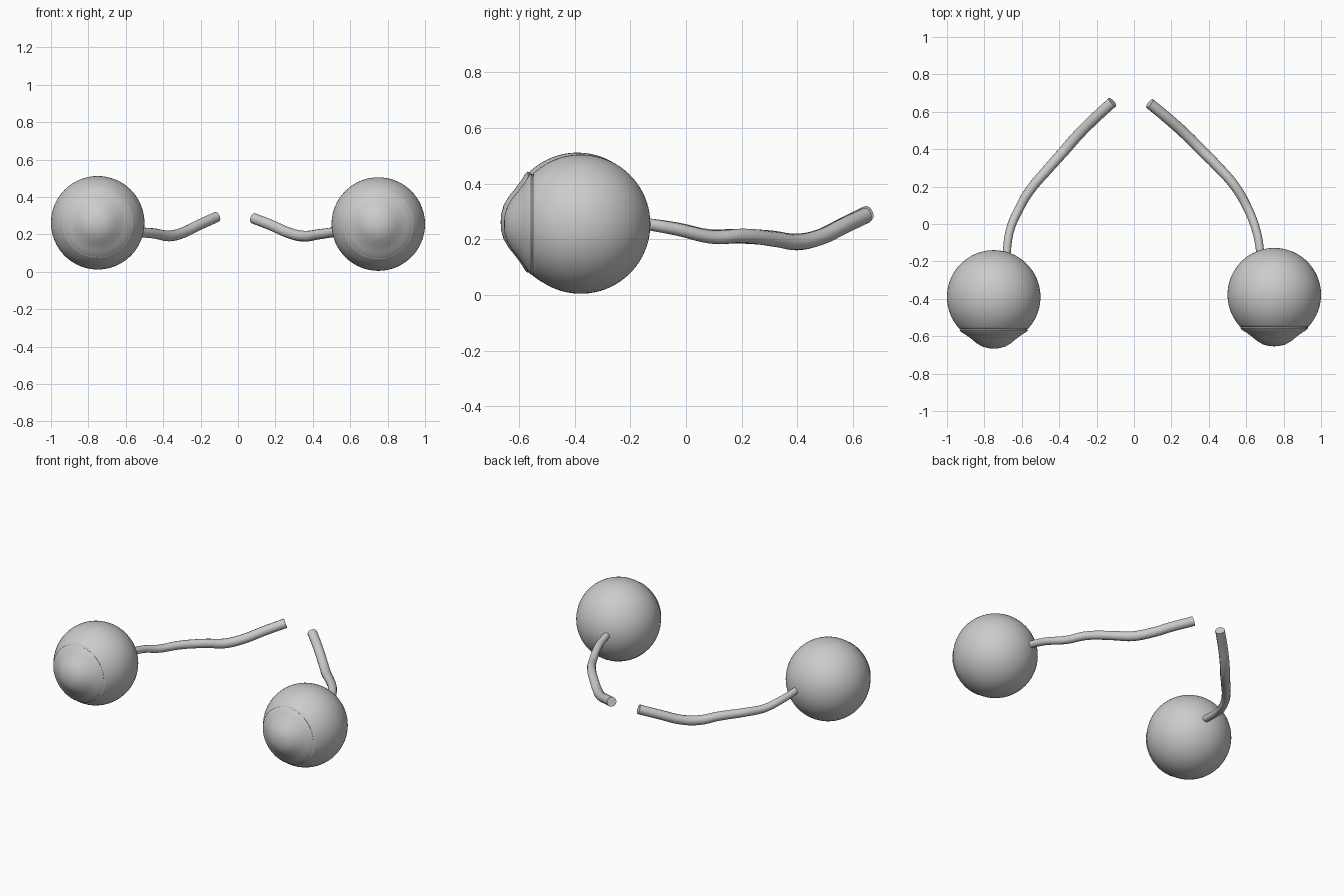
import bpy, bmesh, math
from mathutils import Vector

if "Cube" in bpy.data.objects:
    bpy.data.objects.remove(bpy.data.objects["Cube"])

grey = bpy.data.materials.new("pale_grey")
grey.diffuse_color = (0.6, 0.6, 0.6, 1)
grey.use_nodes = True
grey.node_tree.nodes["Principled BSDF"].inputs["Base Color"].default_value = grey.diffuse_color


def smooth(ob):
    bpy.ops.object.select_all(action='DESELECT')
    ob.select_set(True)
    bpy.context.view_layer.objects.active = ob
    bpy.ops.object.shade_smooth_by_angle(angle=math.radians(40))


def eyeball(name, centre, radius=0.25, sides=64):
    # profile (radius, offset along y): round back, limbus seam, bulging cornea
    prof = [(radius * math.sin(a), radius * math.cos(a))
            for a in (math.radians(130 * i / 28) for i in range(29))]
    prof += [(0.184, -0.170), (0.178, -0.172), (0.182, -0.178),
             (0.173, -0.188), (0.150, -0.202), (0.120, -0.224),
             (0.092, -0.247), (0.062, -0.265), (0.030, -0.274), (0, -0.276)]
    bm = bmesh.new()
    vs = [bm.verts.new((r, y, 0)) for r, y in prof]
    es = [bm.edges.new(p) for p in zip(vs, vs[1:])]
    bmesh.ops.spin(bm, geom=vs + es, cent=(0, 0, 0), axis=(0, 1, 0),
                   angle=math.tau, steps=sides, use_duplicate=False)
    bmesh.ops.remove_doubles(bm, verts=bm.verts, dist=1e-4)
    bmesh.ops.recalc_face_normals(bm, faces=bm.faces)
    me = bpy.data.meshes.new(name)
    bm.to_mesh(me)
    bm.free()
    me.materials.append(grey)
    ob = bpy.data.objects.new(name, me)
    ob.location = centre
    bpy.context.collection.objects.link(ob)
    smooth(ob)


def nerve(name, points):
    # tapering tube along a smooth path, closed at its ends
    cu = bpy.data.curves.new(name, 'CURVE')
    cu.dimensions = '3D'
    cu.bevel_depth = 1.0
    cu.bevel_resolution = 4
    cu.resolution_u = 6
    cu.use_fill_caps = True
    sp = cu.splines.new('BEZIER')
    sp.bezier_points.add(len(points) - 1)
    for i, (bp, co) in enumerate(zip(sp.bezier_points, points)):
        bp.co = Vector(co)
        bp.handle_left_type = bp.handle_right_type = 'AUTO'
        bp.radius = 0.021 + 0.008 * min(1, i / 5)
    cu.materials.append(grey)
    ob = bpy.data.objects.new(name, cu)
    bpy.context.collection.objects.link(ob)
    bpy.ops.object.select_all(action='DESELECT')
    ob.select_set(True)
    bpy.context.view_layer.objects.active = ob
    bpy.ops.object.convert(target='MESH')
    smooth(bpy.context.object)


# the two eyes are almost, but not exactly, mirrored
eyeball("left_eyeball", (-0.75, -0.39, 0.262))
eyeball("right_eyeball", (0.75, -0.378, 0.255))

nerve("left_optic_nerve", [
    (-0.685, -0.19, 0.262), (-0.662, -0.03, 0.238), (-0.615, 0.08, 0.213),
    (-0.56, 0.175, 0.212), (-0.45, 0.305, 0.205), (-0.37, 0.395, 0.192),
    (-0.30, 0.475, 0.207), (-0.21, 0.565, 0.250), (-0.115, 0.652, 0.293)])
nerve("right_optic_nerve", [
    (0.680, -0.18, 0.262), (0.655, -0.04, 0.238), (0.600, 0.10, 0.208),
    (0.537, 0.205, 0.213), (0.43, 0.325, 0.200), (0.355, 0.40, 0.190),
    (0.275, 0.48, 0.207), (0.18, 0.565, 0.248), (0.083, 0.645, 0.286)])
